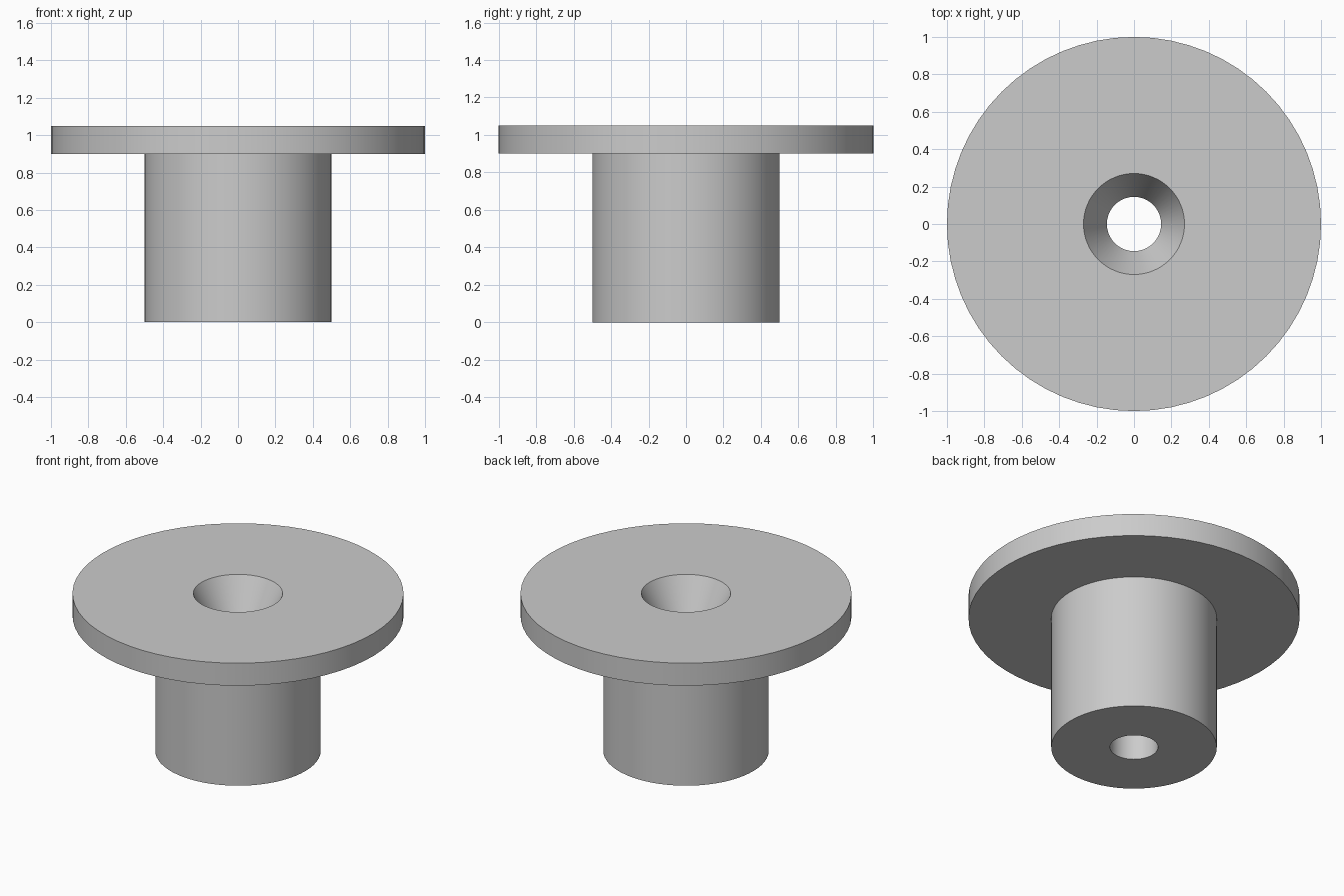
import bpy
import bmesh
import math

cube = bpy.data.objects.get("Cube")
if cube:
    bpy.data.objects.remove(cube, do_unlink=True)

SEGMENTS = 64

grey = bpy.data.materials.new("plain grey")
grey.use_nodes = True
colour = (0.6, 0.6, 0.6, 1)
grey.diffuse_color = colour
grey.node_tree.nodes["Principled BSDF"].inputs["Base Color"].default_value = colour

# Closed (radius, height) section: bore, countersink, flange, sleeve
section = [(0.145, 0), (0.145, 0.81), (0.27, 1.05), (1, 1.05),
           (1, 0.9), (0.5, 0.9), (0.5, 0)]

# Revolve the section into one solid bushing
bm = bmesh.new()
verts = [bm.verts.new((r, 0, z)) for r, z in section]
edges = [bm.edges.new((a, b)) for a, b in zip(verts, verts[1:] + verts[:1])]
bmesh.ops.spin(bm, geom=verts + edges, cent=(0, 0, 0), axis=(0, 0, 1),
               angle=math.tau, steps=SEGMENTS, use_merge=True)
bmesh.ops.remove_doubles(bm, verts=bm.verts, dist=0.0001)
bmesh.ops.recalc_face_normals(bm, faces=bm.faces)
mesh = bpy.data.meshes.new("flanged_bushing")
bm.to_mesh(mesh)
bm.free()
mesh.materials.append(grey)

bushing = bpy.data.objects.new("flanged_bushing", mesh)
bpy.context.collection.objects.link(bushing)

# Smooth round walls with crisp rims
bpy.ops.object.select_all(action="DESELECT")
bushing.select_set(True)
bpy.context.view_layer.objects.active = bushing
bpy.ops.object.shade_smooth_by_angle(angle=math.radians(25))
